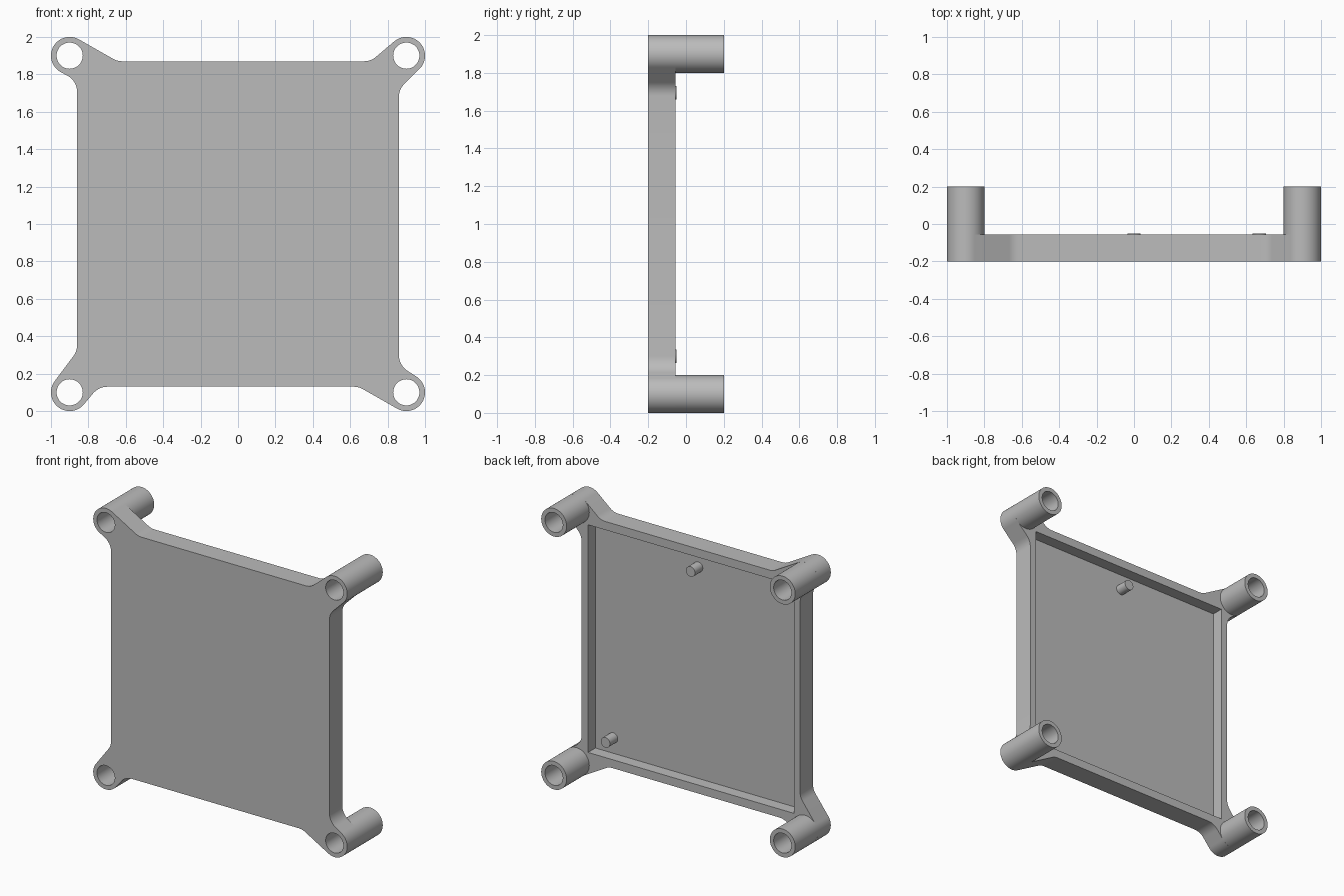
import bpy
import bmesh
from math import acos, atan2, cos, sin, tan, tau
from mathutils import Vector

cube = bpy.data.objects.get("Cube")
if cube:
    bpy.data.objects.remove(cube, do_unlink=True)

FRONT, FLOOR, RIM, BACK = -0.2, -0.138, -0.055, 0.2
HALF_W, HALF_H = 0.86, 0.87
BOSS, R_OUT, R_HOLE = 0.9, 0.1, 0.07
SEGMENTS = 48

grey = bpy.data.materials.new("grey plastic")
grey.use_nodes = True
colour = (0.5, 0.5, 0.5, 1)
grey.diffuse_color = colour
grey.node_tree.nodes["Principled BSDF"].inputs["Base Color"].default_value = colour


def circle(centre, radius):
    steps = [tau * i / SEGMENTS for i in range(SEGMENTS)]
    return [centre + Vector((cos(a), sin(a))) * radius for a in steps]


def slab(name, loops, y0, y1):
    """Fill closed x-z loops (inner ones become holes) and extrude along y."""
    bm = bmesh.new()
    for loop in loops:
        verts = [bm.verts.new((p.x, y0, p.y + 1)) for p in loop]
        for i, v in enumerate(verts):
            bm.edges.new((verts[i - 1], v))
    bmesh.ops.triangle_fill(bm, use_beauty=True, use_dissolve=False, edges=bm.edges[:])
    grown = bmesh.ops.extrude_face_region(bm, geom=bm.faces[:], use_keep_orig=True)
    moved = [g for g in grown["geom"] if isinstance(g, bmesh.types.BMVert)]
    bmesh.ops.translate(bm, verts=moved, vec=(0, y1 - y0, 0))
    bmesh.ops.recalc_face_normals(bm, faces=bm.faces[:])
    mesh = bpy.data.meshes.new(name)
    bm.to_mesh(mesh)
    bm.free()
    mesh.materials.append(grey)
    obj = bpy.data.objects.new(name, mesh)
    bpy.context.collection.objects.link(obj)
    return obj


def select(obj):
    bpy.ops.object.select_all(action="DESELECT")
    obj.select_set(True)
    bpy.context.view_layer.objects.active = obj


def smooth(obj):
    select(obj)
    bpy.ops.object.shade_smooth_by_angle(angle=0.5)


def tangent_angle(centre, knee, side):
    d = knee - centre
    return atan2(d.y, d.x) + side * acos(R_OUT / d.length)


def fillet(before, knee, after, radius=0.1, steps=8):
    """Circular rounding of one outline knee."""
    u, v = (before - knee).normalized(), (after - knee).normalized()
    half = acos(max(-1, min(1, u.dot(v)))) / 2
    centre = knee + (u + v).normalized() * radius / sin(half)
    start = knee + u * radius / tan(half)
    end = knee + v * radius / tan(half)
    a = start - centre
    b = end - centre
    return [centre + (a.lerp(b, i / steps)).normalized() * radius for i in range(steps + 1)]


# Corner arms, counter-clockwise: sign x, sign z, knee on long edge, knee on side edge
corners = [(1, 1, 0.71, 0.72), (-1, 1, 0.645, 0.765),
           (-1, -1, 0.745, 0.68), (1, -1, 0.645, 0.755)]

outline, bosses = [], []
for sx, sz, kx, kz in corners:
    centre = Vector((sx * BOSS, sz * BOSS))
    bosses.append(centre)
    edge_knee = Vector((sx * kx, sz * HALF_H))
    side_knee = Vector((sx * HALF_W, sz * kz))
    first, last = (side_knee, edge_knee) if sx == sz else (edge_knee, side_knee)
    a0 = tangent_angle(centre, first, 1)
    a1 = tangent_angle(centre, last, -1)
    sweep = (a1 - a0) % tau
    arc = [centre + Vector((cos(a0 + sweep * i / 32), sin(a0 + sweep * i / 32))) * R_OUT
           for i in range(33)]
    # the straight runs continue towards the plate middle
    toward_first = Vector((first.x, 0)) if first is side_knee else Vector((0, first.y))
    toward_last = Vector((last.x, 0)) if last is side_knee else Vector((0, last.y))
    outline += fillet(toward_first, first, arc[0]) + arc + fillet(arc[-1], last, toward_last)

# Plate with corner arms and through holes
holes = [circle(c, R_HOLE) for c in bosses]
plate = slab("plate", [outline] + holes, FRONT, RIM)

# Shallow square recess in the back
bpy.ops.mesh.primitive_cube_add(size=1, location=(0, FLOOR + 0.25, 1))
cutter = bpy.context.object
cutter.name = "recess_cutter"
cutter.scale = (1.62, 0.5, 1.62)
cutter.hide_render = True
cutter.data.materials.append(grey)
cut = plate.modifiers.new("recess", "BOOLEAN")
cut.operation = "DIFFERENCE"
cut.solver = "EXACT"
cut.object = cutter
select(plate)
bpy.ops.object.modifier_apply(modifier=cut.name)
bpy.data.objects.remove(cutter, do_unlink=True)
smooth(plate)

# Hollow standoffs behind each corner
names = ["upper_left", "upper_right", "lower_right", "lower_left"]
for name, centre in zip(names, bosses):
    smooth(slab(name + "_standoff", [circle(centre, R_OUT), circle(centre, R_HOLE)], RIM, BACK))

# Locating pegs on the recess floor
for name, x, z in [("upper_peg", 0, 0.695), ("lower_peg", 0.67, -0.7)]:
    smooth(slab(name, [circle(Vector((x, z)), 0.036)], FLOOR - 0.01, -0.05))
